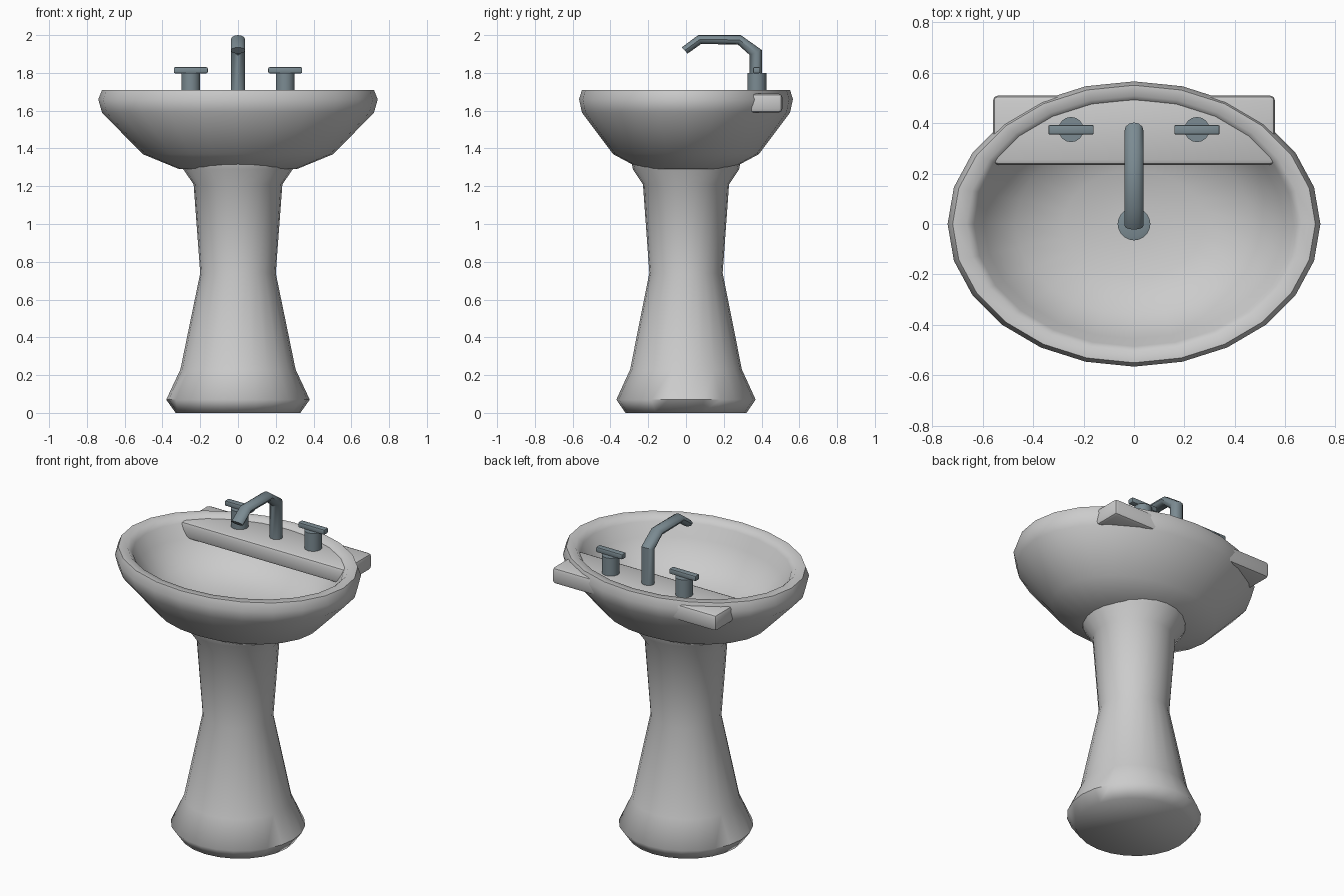
import bpy, bmesh, math
from mathutils import Vector

if "Cube" in bpy.data.objects:
    bpy.data.objects.remove(bpy.data.objects["Cube"])

metal = bpy.data.materials.new("blue_grey_metal")
metal.diffuse_color = (0.2, 0.26, 0.29, 1)
metal.use_nodes = True
metal.node_tree.nodes["Principled BSDF"].inputs["Base Color"].default_value = metal.diffuse_color


def finish(bm, name, mat=None, angle=40):
    bmesh.ops.recalc_face_normals(bm, faces=bm.faces)
    me = bpy.data.meshes.new(name)
    bm.to_mesh(me)
    bm.free()
    ob = bpy.data.objects.new(name, me)
    bpy.context.collection.objects.link(ob)
    if mat:
        me.materials.append(mat)
    bpy.ops.object.select_all(action='DESELECT')
    ob.select_set(True)
    bpy.context.view_layer.objects.active = ob
    bpy.ops.object.shade_smooth_by_angle(angle=math.radians(angle))
    return ob


def loft(name, sections, n, mat=None, angle=40):
    """Skin through ellipses given as (centre, half axis a, half axis b)."""
    bm = bmesh.new()
    rings = []
    for c, a, b in sections:
        c, a, b = Vector(c), Vector(a), Vector(b)
        rings.append([bm.verts.new(c + a * math.cos(2 * math.pi * i / n)
                                   + b * math.sin(2 * math.pi * i / n)) for i in range(n)])
    for r, s in zip(rings, rings[1:]):
        for i in range(n):
            j = (i + 1) % n
            bm.faces.new((r[i], r[j], s[j], s[i]))
    bm.faces.new(rings[0])
    bm.faces.new(rings[-1])
    return finish(bm, name, mat, angle)


def turned(name, profile, ratio=1, x=0, y=0, n=24, mat=None, angle=40):
    """Upright elliptical form from (x radius, z) pairs."""
    return loft(name, [((x, y, z), (r, 0, 0), (0, r * ratio, 0)) for r, z in profile],
                n, mat, angle)


def box(name, lo, hi, bevel, mat=None):
    bm = bmesh.new()
    bmesh.ops.create_cube(bm, size=1)
    for v in bm.verts:
        v.co = [(l + h) / 2 + c * (h - l) for c, l, h in zip(v.co, lo, hi)]
    bmesh.ops.bevel(bm, geom=bm.edges[:], offset=bevel, segments=2, profile=0.5, affect='EDGES')
    return finish(bm, name, mat)


# Pedestal
turned("pedestal", [(0.33, 0), (0.38, 0.07), (0.305, 0.23), (0.2, 0.74),
                    (0.235, 1.21), (0.29, 1.29), (0.3, 1.34)], ratio=0.97, angle=60)

# Basin: outside, rim, then inside
turned("basin", [(0.31, 1.29), (0.505, 1.37), (0.72, 1.59), (0.74, 1.66), (0.72, 1.71),
                 (0.665, 1.71), (0.635, 1.68), (0.595, 1.6), (0.47, 1.475),
                 (0.28, 1.41), (0.06, 1.4)], ratio=0.765, angle=60)

# Tap deck, whose corners poke out behind the basin
box("tap_deck", (-0.56, 0.235, 1.59), (0.56, 0.51, 1.69), 0.02)

# Drain
turned("drain", [(0.065, 1.39), (0.065, 1.412), (0.05, 1.416)], n=20, mat=metal)

# Spout: paired outer and inner (y, z) points along the bend
pairs = [((0.403, 1.68), (0.337, 1.68)), ((0.403, 1.92), (0.337, 1.895)),
         ((0.29, 2.0), (0.275, 1.95)), ((0.065, 2.0), (0.08, 1.953)),
         ((-0.022, 1.935), (0.008, 1.902))]
loft("spout", [((0, (o[0] + i[0]) / 2, (o[1] + i[1]) / 2), (0.038, 0, 0),
                (0, (o[0] - i[0]) / 2, (o[1] - i[1]) / 2)) for o, i in pairs],
     12, metal)

# Tap handles
for side, x in (("left", -0.25), ("right", 0.25)):
    turned(side + "_tap_stem", [(0.05, 1.68), (0.05, 1.8)], x=x, y=0.375, n=16, mat=metal)
    box(side + "_tap_handle", (x - 0.09, 0.355, 1.798), (x + 0.09, 0.393, 1.83), 0.006, metal)
